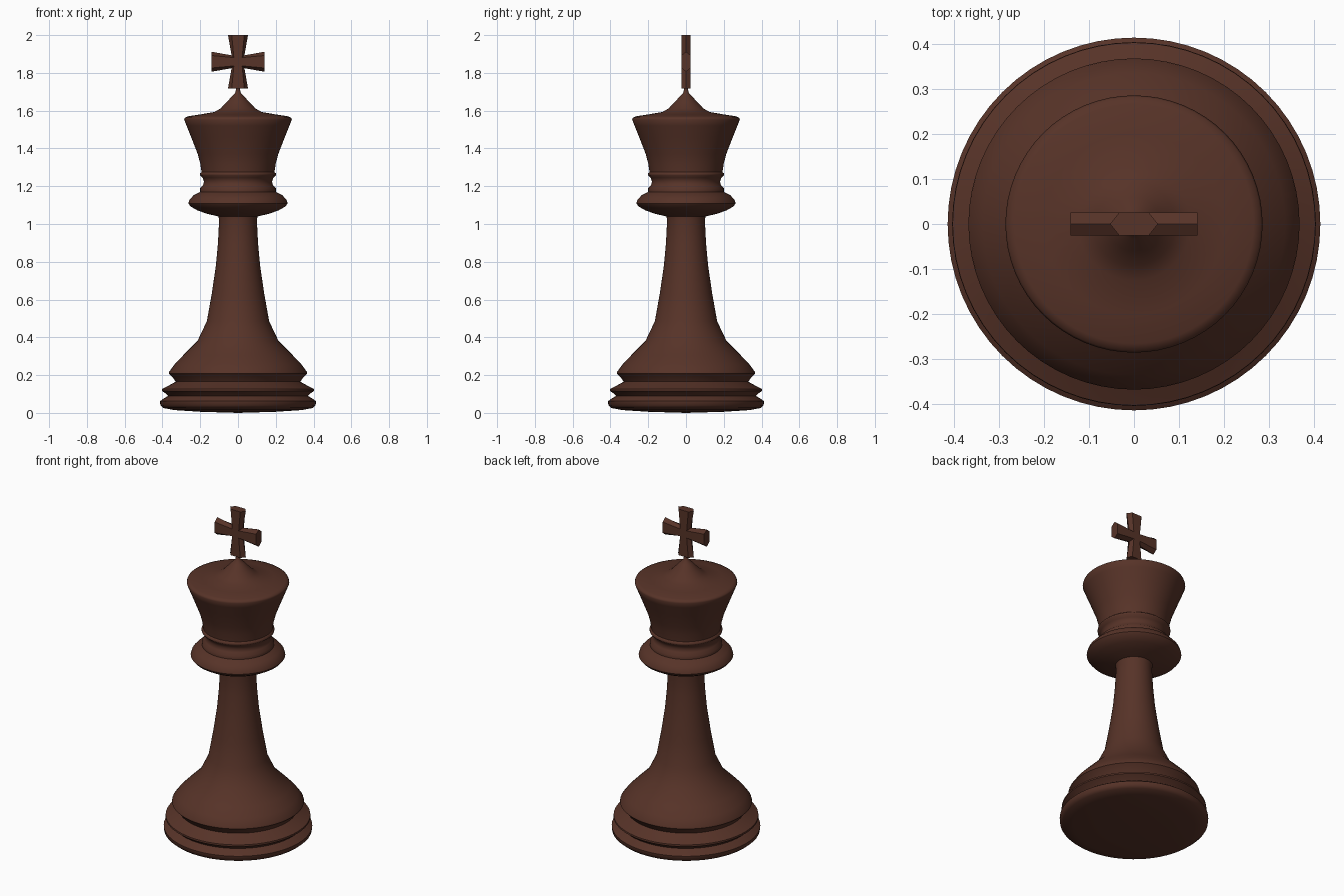
import bpy, bmesh, math

if "Cube" in bpy.data.objects:
    bpy.data.objects.remove(bpy.data.objects["Cube"])

wood = bpy.data.materials.new("dark_brown_wood")
wood.diffuse_color = (0.095, 0.033, 0.021, 1)
wood.use_nodes = True
wood.node_tree.nodes["Principled BSDF"].inputs["Base Color"].default_value = wood.diffuse_color


def finish(name, bm, angle):
    bmesh.ops.recalc_face_normals(bm, faces=bm.faces)
    me = bpy.data.meshes.new(name)
    bm.to_mesh(me)
    bm.free()
    me.materials.append(wood)
    ob = bpy.data.objects.new(name, me)
    bpy.context.collection.objects.link(ob)
    bpy.ops.object.select_all(action='DESELECT')
    ob.select_set(True)
    bpy.context.view_layer.objects.active = ob
    bpy.ops.object.shade_smooth_by_angle(angle=math.radians(angle))
    return ob


def lathe(name, profile, angle=50, n=64):
    bm = bmesh.new()
    rings = []
    for r, z in profile:
        if r == 0:
            rings.append([bm.verts.new((0, 0, z))] * n)
        else:
            rings.append([bm.verts.new((r * math.cos(i * math.tau / n),
                                        r * math.sin(i * math.tau / n), z)) for i in range(n)])
    for a, b in zip(rings, rings[1:]):
        for i in range(n):
            j = (i + 1) % n
            bm.faces.new(list(dict.fromkeys((a[i], a[j], b[j], b[i]))))
    return finish(name, bm, angle)


# Turned body: stepped foot, flared stem, collar, crown and finial neck
foot = [(0, 0), (0.2, 0.006), (0.34, 0.015), (0.395, 0.026), (0.411, 0.04), (0.413, 0.062),
        (0.395, 0.075), (0.37, 0.09), (0.385, 0.104), (0.403, 0.117), (0.402, 0.127),
        (0.37, 0.143), (0.33, 0.165), (0.345, 0.187), (0.367, 0.208), (0.365, 0.217)]
stem = [(0.335, 0.258), (0.29, 0.305), (0.215, 0.38), (0.165, 0.485), (0.139, 0.63),
        (0.117, 0.78), (0.106, 0.9), (0.1, 1.02), (0.103, 1.04)]
collar = [(0.16, 1.053), (0.215, 1.072), (0.25, 1.092), (0.263, 1.108), (0.257, 1.128),
          (0.235, 1.152), (0.2, 1.17), (0.2, 1.19), (0.185, 1.205), (0.18, 1.225),
          (0.187, 1.245), (0.202, 1.258), (0.202, 1.267), (0.193, 1.275)]
crown = [(0.2, 1.32), (0.213, 1.37), (0.248, 1.46), (0.272, 1.52), (0.285, 1.553),
         (0.281, 1.563), (0.265, 1.57), (0.2, 1.58), (0.125, 1.593), (0.092, 1.612),
         (0.06, 1.645), (0.033, 1.675), (0.015, 1.693), (0.011, 1.71), (0.014, 1.73), (0, 1.73)]
lathe("turned_body", foot + stem + collar + crown)


# Cross finial: flared arms, flat front and back, sides tapering to a ridge
def outline(end, inner, reach=0.141):
    pts = []
    for k in range(4):
        c, s = round(math.cos(k * math.pi / 2)), round(math.sin(k * math.pi / 2))
        for x, z in ((reach, -end), (reach, end), (inner, inner)):
            pts.append((x * c - z * s, x * s + z * c))
    return pts


bm = bmesh.new()
loops = [[bm.verts.new((x, y, 1.859 + z)) for x, z in outline(e, i)]
         for y, e, i in ((-0.025, 0.033, 0.022), (0, 0.053, 0.034), (0.025, 0.033, 0.022))]
for a, b in zip(loops, loops[1:]):
    for i in range(12):
        j = (i + 1) % 12
        bm.faces.new((a[i], a[j], b[j], b[i]))
bm.faces.new(loops[0])
bm.faces.new(loops[2])
finish("cross_finial", bm, 30)
